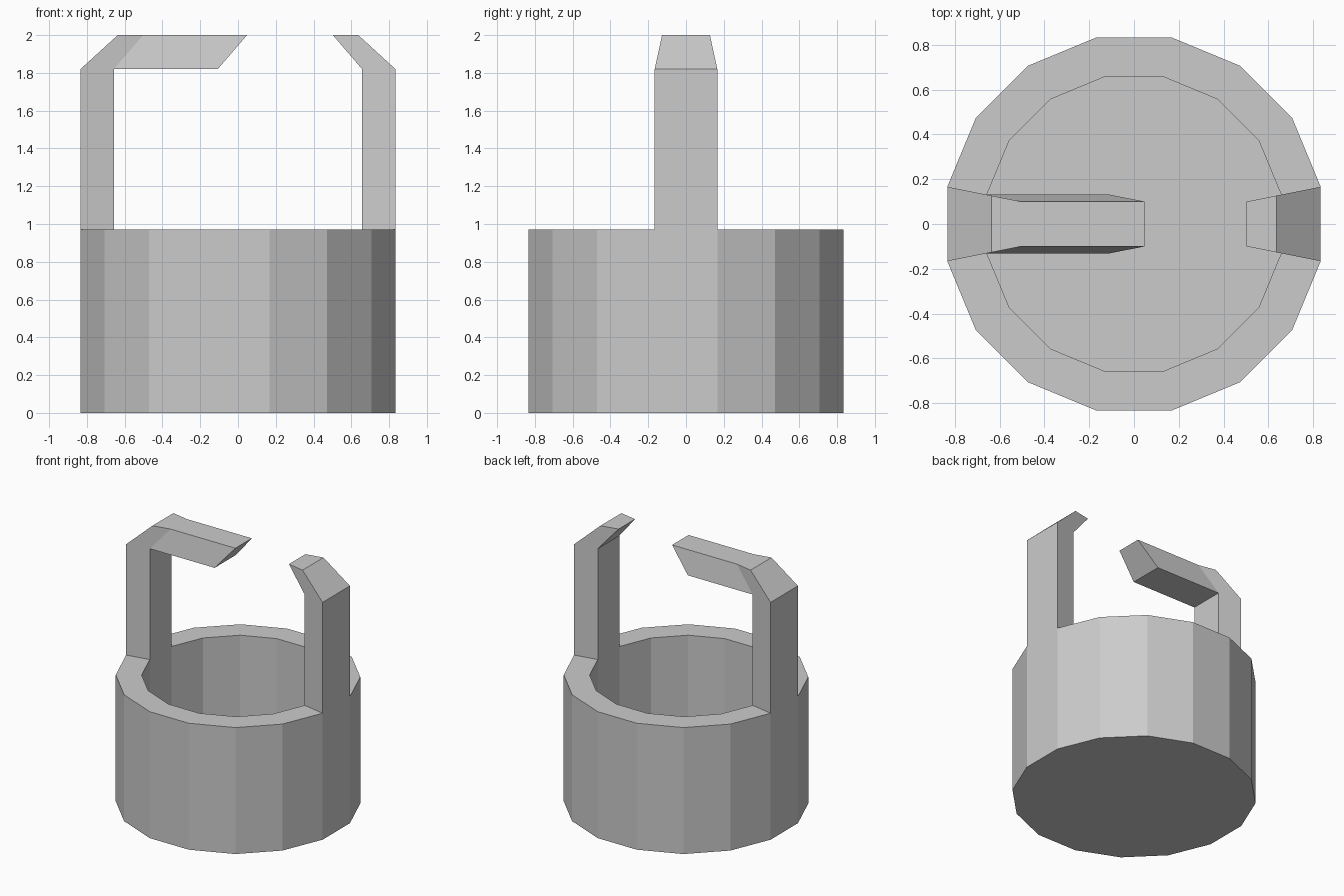
import bpy, bmesh
from math import cos, sin, pi
from mathutils import Vector

if "Cube" in bpy.data.objects:
    bpy.data.objects.remove(bpy.data.objects["Cube"])

SIDES = 16
OUTER, INNER = 0.85, 0.67
RIM, SHOULDER, TOP, FLOOR = 0.97, 1.82, 2.0, 0.18

bm = bmesh.new()


def ring(radius, z):
    return [bm.verts.new((radius * cos((i + 0.5) * 2 * pi / SIDES),
                          radius * sin((i + 0.5) * 2 * pi / SIDES), z))
            for i in range(SIDES)]


def bridge(a, b):
    return [bm.faces.new((a[i - 1], a[i], b[i], b[i - 1])) for i in range(SIDES)]


def extrude(face, move):
    """Extrude a face, then reposition its vertices; returns the new cap."""
    cap = bmesh.ops.extrude_discrete_faces(bm, faces=[face])['faces'][0]
    for v in cap.verts:
        v.co = move(v.co)
    return cap


# Cup: outer wall, flat rim, inner wall, floor and underside
base, lip = ring(OUTER, 0), ring(OUTER, RIM)
inner_lip, inner_floor = ring(INNER, RIM), ring(INNER, FLOOR)
bridge(base, lip)
rim = bridge(lip, inner_lip)
bridge(inner_lip, inner_floor)
bm.faces.new(inner_floor)
bm.faces.new(base[::-1])
bm.normal_update()

# Upright posts with tapered tops, grown from the two side rim faces
for side in (-1, 1):
    foot = max(rim, key=lambda f: side * f.calc_center_median().x
               if f.is_valid else -9)
    post = extrude(foot, lambda c: Vector((c.x, c.y, SHOULDER)))
    tip = extrude(post, lambda c: Vector((c.x * 0.764, c.y * 0.764, TOP)))
    rim = [f for f in rim if f.is_valid and f != foot]
    # Hooked arm reaching inward from the left post only
    if side < 0:
        edge = min(tip.edges, key=lambda e: abs(e.verts[0].co.x + e.verts[1].co.x))
        slope = next(f for f in edge.link_faces if f != tip)
        extrude(slope, lambda c: c + Vector((0.55, 0, 0)))

bmesh.ops.recalc_face_normals(bm, faces=bm.faces)
mesh = bpy.data.meshes.new("cup_with_broken_handle")
bm.to_mesh(mesh)
bm.free()
bpy.context.collection.objects.link(
    bpy.data.objects.new("cup_with_broken_handle", mesh))
